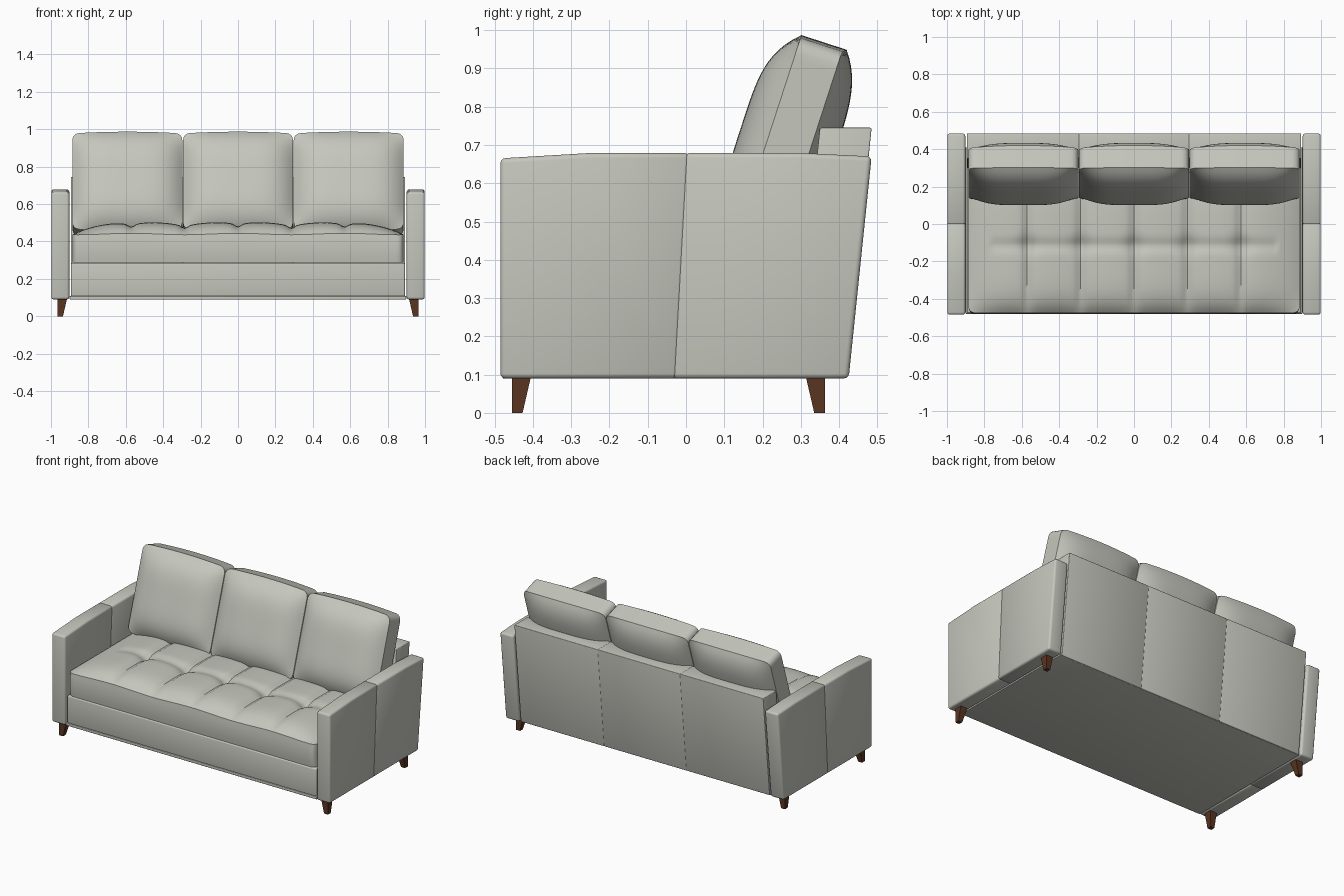
import bpy, bmesh, math
from mathutils import Vector, Matrix

default = bpy.data.objects.get("Cube")
if default:
    bpy.data.objects.remove(default, do_unlink=True)


def material(name, color):
    mat = bpy.data.materials.new(name)
    mat.use_nodes = True
    mat.diffuse_color = color
    mat.node_tree.nodes["Principled BSDF"].inputs["Base Color"].default_value = color
    return mat


FABRIC = material("warm grey fabric", (0.56, 0.57, 0.51, 1))
WOOD = material("dark walnut wood", (0.10, 0.036, 0.016, 1))


def finish(bm, name, mat, angle=35):
    bmesh.ops.recalc_face_normals(bm, faces=bm.faces)
    mesh = bpy.data.meshes.new(name)
    bm.to_mesh(mesh)
    bm.free()
    mesh.materials.append(mat)
    mesh.shade_smooth()
    mesh.set_sharp_from_angle(angle=math.radians(angle))
    obj = bpy.data.objects.new(name, mesh)
    bpy.context.collection.objects.link(obj)
    return obj


def prism(profile, x0, x1, bevel):
    """Side profile (y, z) extruded along x, with rounded edges."""
    bm = bmesh.new()
    face = bm.faces.new([bm.verts.new((x0, y, z)) for y, z in profile])
    new = bmesh.ops.extrude_face_region(bm, geom=[face])["geom"]
    bmesh.ops.translate(bm, verts=[v for v in new if isinstance(v, bmesh.types.BMVert)],
                        vec=(x1 - x0, 0, 0))
    bmesh.ops.recalc_face_normals(bm, faces=bm.faces)
    edges = [e for e in bm.edges if e.calc_face_angle(0) > 0.2]
    bmesh.ops.bevel(bm, geom=edges, offset=bevel, segments=3, profile=0.5,
                    affect='EDGES', clamp_overlap=True)
    return bm


def seam(bm, point, normal, depth):
    """Press a narrow stitched groove around the body along a plane."""
    point, normal = Vector(point), Vector(normal).normalized()
    for shift in (-0.005, 0.005, 0):
        cut = bmesh.ops.bisect_plane(bm, geom=bm.verts[:] + bm.edges[:] + bm.faces[:],
                                     plane_co=point + normal * shift, plane_no=normal)
    bm.normal_update()
    moves = [(v, v.normal * depth) for v in cut["geom_cut"] if isinstance(v, bmesh.types.BMVert)]
    for v, move in moves:
        v.co -= move


def diced_box(half, counts):
    """Box centred on the origin, sliced into a regular grid."""
    bm = bmesh.new()
    bmesh.ops.create_cube(bm, size=2, matrix=Matrix.Diagonal((*half, 1)))
    for axis in range(3):
        normal = Vector((0, 0, 0))
        normal[axis] = 1
        for i in range(1, counts[axis]):
            bmesh.ops.bisect_plane(bm, geom=bm.verts[:] + bm.edges[:] + bm.faces[:],
                                   plane_co=normal * half[axis] * (2 * i / counts[axis] - 1),
                                   plane_no=normal)
    return bm


def round_corners(co, half, a, b, r):
    """Pull the corners of the box outline in the a-b plane onto an arc."""
    core = [max(r - half[k], min(half[k] - r, co[k])) for k in (a, b)]
    off = Vector((co[a] - core[0], co[b] - core[1]))
    if off.length > 1e-6:
        off *= max(abs(off.x), abs(off.y)) / off.length
        co[a], co[b] = core[0] + off.x, core[1] + off.y


# Arms
ARM = [(-0.485, 0.09), (0.425, 0.09), (0.485, 0.67), (0.3, 0.679), (-0.25, 0.679), (-0.485, 0.665)]
for side, name in ((1, "left_arm"), (-1, "right_arm")):
    bm = prism(ARM, side * 0.902, side * 0.998, 0.013)
    seam(bm, (0, -0.03, 0.09), (0, 1, -0.055), 0.003)
    finish(bm, name, FABRIC)

# Base frame with a thin lower trim
finish(prism([(-0.477, 0.105), (0.41, 0.105), (0.425, 0.285), (-0.477, 0.285)],
             -0.893, 0.893, 0.008), "seat_base", FABRIC)
finish(prism([(-0.48, 0.09), (0.41, 0.09), (0.41, 0.108), (-0.48, 0.108)],
             -0.9, 0.9, 0.003), "base_trim", FABRIC)

# Slanted backrest frame with two rear seams
bm = prism([(0.28, 0.092), (0.418, 0.092), (0.485, 0.745), (0.35, 0.745)], -0.893, 0.893, 0.004)
for x in (-0.295, 0.295):
    seam(bm, (x, 0, 0), (1, 0, 0), 0.002)
finish(bm, "backrest_frame", FABRIC)

# Tufted seat cushion
half = (0.886, 0.375, 0.076)
bm = diced_box(half, (124, 40, 6))
TUFTS = [-0.57, -0.285, 0, 0.285, 0.57]
for v in bm.verts:
    x, y, z = v.co
    u, t, w = x / half[0], y / half[1], z / half[2]
    wy = y - 0.1
    round_corners(v.co, half, 0, 1, 0.035)
    crown = max(0, (1 - u ** 8) * (1 - t ** 6))
    if w > 0.99:
        near = min(abs(x - k) for k in TUFTS)
        groove = 0.016 * math.exp(-(near / 0.022) ** 2) + 0.01 * math.exp(-(near / 0.07) ** 2)
        cross = 0.012 * math.exp(-((wy + 0.115) / 0.03) ** 2) * (abs(x) < 0.76)
        button = 0.014 * math.exp(-(near ** 2 + (wy + 0.115) ** 2) / 0.0025)
        v.co.z += crown * (0.062 - groove - cross - button)
    v.co.z += 0.004 * math.cos(11 * x) * max(0, w)
    if t < -0.99:
        v.co.y -= 0.006 * (1 - w * w)
    v.co += Vector((0, -0.1, 0.364))
finish(bm, "seat_cushion", FABRIC, 40)

# Three plump back cushions
half = (0.294, 0.057, 0.268)
TILT = Matrix.Rotation(math.radians(-18), 3, 'X')
for x, name in ((-0.592, "right"), (0, "middle"), (0.592, "left")):
    bm = diced_box(half, (32, 4, 30))
    for v in bm.verts:
        u, t, w = (v.co[k] / half[k] for k in range(3))
        round_corners(v.co, half, 0, 2, 0.035)
        bulge = (1 - u ** 4) * (1 - w ** 4)
        if t < -0.99:
            v.co.y -= 0.076 * bulge
        elif t > 0.99:
            v.co.y += 0.055 * bulge + 0.01 * (1 - u * u)
        v.co.z += 0.01 * (1 - u * u) * w
        v.co = TILT @ v.co + Vector((x, 0.27, 0.705))
    finish(bm, name + "_back_cushion", FABRIC, 30)

# Tapered wooden legs, straight on the outer sides
for sx, side in ((1, "left"), (-1, "right")):
    for sy, y, end in ((-1, 0.455, "front"), (1, 0.363, "back")):
        bm = bmesh.new()
        bmesh.ops.create_cube(bm, size=1)
        for v in bm.verts:
            top = v.co.z > 0
            width = 0.05 if top else 0.028
            v.co = (sx * (0.964 - width * (v.co.x < 0)),
                    sy * (y - width * (v.co.y < 0)), 0.095 if top else 0)
        finish(bm, end + "_" + side + "_leg", WOOD)
